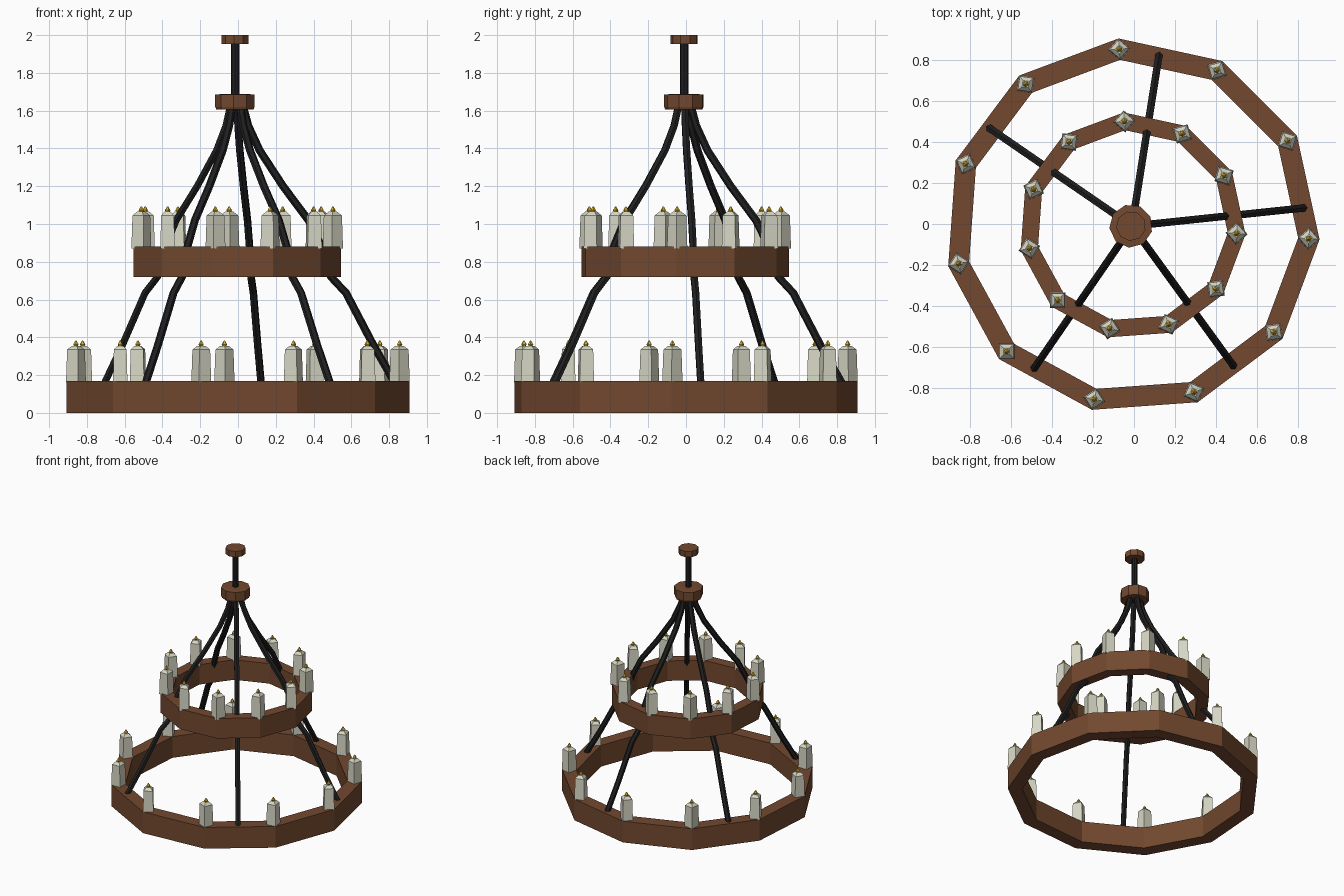
import bpy, bmesh, math
from mathutils import Vector

if "Cube" in bpy.data.objects:
    bpy.data.objects.remove(bpy.data.objects["Cube"])

CX = CY = -0.01          # common axis of the chandelier
N = 11                   # sides of each ring, one candle per corner
START = math.radians(225)


def material(name, rgb):
    m = bpy.data.materials.new(name)
    m.diffuse_color = (*rgb, 1)
    m.use_nodes = True
    m.node_tree.nodes["Principled BSDF"].inputs["Base Color"].default_value = m.diffuse_color
    return m


wood = material("brown wood", (0.17, 0.066, 0.028))
iron = material("black iron", (0.014, 0.014, 0.015))
wax = material("ivory wax", (0.68, 0.68, 0.56))
gold = material("flame yellow", (0.72, 0.45, 0.02))


def finish(name, bm, mat):
    bmesh.ops.recalc_face_normals(bm, faces=bm.faces[:])
    me = bpy.data.meshes.new(name)
    bm.to_mesh(me)
    bm.free()
    ob = bpy.data.objects.new(name, me)
    me.materials.append(mat)
    bpy.context.collection.objects.link(ob)
    return ob


def lathe(name, profile, n, mat, loc=(CX, CY), rot=0.0, closed=False):
    """Revolve (r, z) points with n flat sides; closed joins the profile into a ring."""
    bm = bmesh.new()
    loops = [[bm.verts.new((loc[0] + r * math.cos(rot + i * math.tau / n),
                            loc[1] + r * math.sin(rot + i * math.tau / n), z))
              for i in range(n)] for r, z in profile]
    pairs = list(zip(loops, loops[1:]))
    if closed:
        pairs.append((loops[-1], loops[0]))
    else:
        bm.faces.new(loops[0])
        bm.faces.new(loops[-1])
    for a, b in pairs:
        for i in range(n):
            j = (i + 1) % n
            bm.faces.new((a[i], a[j], b[j], b[i]))
    return finish(name, bm, mat)


def tube(name, pts, radius, n, mat, side):
    """Sweep an n-sided section along points lying in the plane normal to side."""
    bm = bmesh.new()
    loops = []
    for k, p in enumerate(pts):
        t = (pts[min(k + 1, len(pts) - 1)] - pts[max(k - 1, 0)]).normalized()
        u = side.cross(t).normalized()
        loops.append([bm.verts.new(p + radius * (math.cos(i * math.tau / n) * u
                                                 + math.sin(i * math.tau / n) * side))
                      for i in range(n)])
    bm.faces.new(loops[0])
    bm.faces.new(loops[-1])
    for a, b in zip(loops, loops[1:]):
        for i in range(n):
            j = (i + 1) % n
            bm.faces.new((a[i], a[j], b[j], b[i]))
    return finish(name, bm, mat)


# Two wooden rings with a candle on every corner
for tier, r_in, r_out, z0, z1 in (("lower", 0.815, 0.92, 0.0, 0.17),
                                  ("upper", 0.47, 0.557, 0.72, 0.88)):
    lathe(tier + "_ring", [(r_in, z0), (r_out, z0), (r_out, z1), (r_in, z1)],
          N, wood, rot=START, closed=True)
    mid = (r_in + r_out) / 2
    for i in range(N):
        a = START + i * math.tau / N
        at = (CX + mid * math.cos(a), CY + mid * math.sin(a))
        # Square tapered candle with a shallow pointed top
        lathe(f"{tier}_candle_{i + 1}",
              [(0.054, z1 - 0.01), (0.048, z1 + 0.165), (0.022, z1 + 0.185)],
              4, wax, at, a)
        # Small flame
        lathe(f"{tier}_flame_{i + 1}",
              [(0.009, z1 + 0.18), (0.015, z1 + 0.193), (0.003, z1 + 0.213)],
              5, gold, at, a)

# Hub, hanging rod and ceiling cap
lathe("hub", [(0.1, 1.605), (0.106, 1.62), (0.106, 1.685), (0.07, 1.688)],
      9, wood, (-0.015, -0.01), START)
lathe("hanging_rod", [(0.022, 1.6), (0.022, 1.97)], 8, iron, (-0.015, -0.01))
lathe("ceiling_cap", [(0.073, 1.953), (0.073, 2.0)], 9, wood, (-0.015, -0.01), START)

# Five bent iron arms running from hub past the upper ring to the lower ring
PROFILE = [(0.035, 1.63), (0.065, 1.52), (0.125, 1.39), (0.25, 1.2), (0.385, 1.02),
           (0.465, 0.86), (0.505, 0.72), (0.585, 0.635), (0.73, 0.36), (0.85, 0.15)]
for k, deg in enumerate((6, 81, 145.5, 235.5, 306)):
    a = math.radians(deg)
    pts = [Vector((CX + r * math.cos(a), CY + r * math.sin(a), z)) for r, z in PROFILE]
    tube(f"arm_{k + 1}", pts, 0.021, 6, iron, Vector((-math.sin(a), math.cos(a), 0)))
